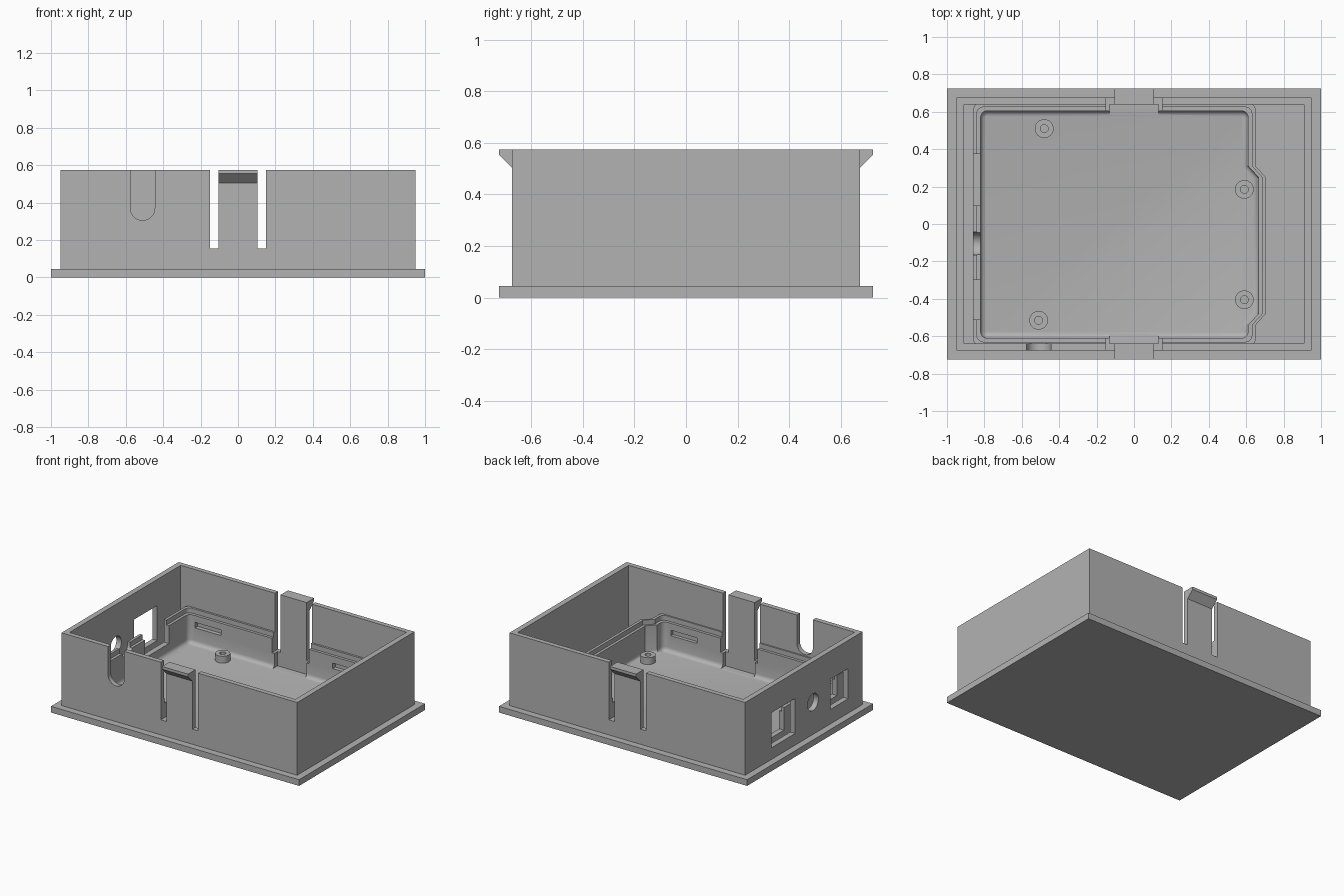
import bpy, bmesh, math
from mathutils import Matrix, Vector

if "Cube" in bpy.data.objects:
    bpy.data.objects.remove(bpy.data.objects["Cube"], do_unlink=True)

grey = bpy.data.materials.new("matte grey plastic")
grey.use_nodes = True
grey.diffuse_color = (0.45, 0.45, 0.45, 1)
grey.node_tree.nodes["Principled BSDF"].inputs["Base Color"].default_value = (0.45, 0.45, 0.45, 1)


def finish(bm, name):
    bmesh.ops.recalc_face_normals(bm, faces=bm.faces)
    mesh = bpy.data.meshes.new(name)
    bm.to_mesh(mesh)
    bm.free()
    mesh.materials.append(grey)
    ob = bpy.data.objects.new(name, mesh)
    bpy.context.collection.objects.link(ob)
    return ob


def box(name, x0, x1, y0, y1, z0, z1):
    bm = bmesh.new()
    size = Matrix.Diagonal((x1 - x0, y1 - y0, z1 - z0, 1))
    centre = Matrix.Translation(((x0 + x1) / 2, (y0 + y1) / 2, (z0 + z1) / 2))
    bmesh.ops.create_cube(bm, size=1, matrix=centre @ size)
    return finish(bm, name)


def cylinder(name, centre, radius, depth, axis="Z"):
    turn = {"X": Matrix.Rotation(math.pi / 2, 4, "Y"),
            "Y": Matrix.Rotation(math.pi / 2, 4, "X"), "Z": Matrix()}[axis]
    bm = bmesh.new()
    bmesh.ops.create_cone(bm, cap_ends=True, segments=32, radius1=radius, radius2=radius,
                          depth=depth, matrix=Matrix.Translation(centre) @ turn)
    return finish(bm, name)


def prism(bm, points, direction):
    face = bm.faces.new([bm.verts.new(p) for p in points])
    out = bmesh.ops.extrude_face_region(bm, geom=[face])
    bmesh.ops.translate(bm, vec=direction,
                        verts=[v for v in out["geom"] if isinstance(v, bmesh.types.BMVert)])


def tray(name, grow, z0, z1, fillet=0):
    """Board outline with a bump on the +x side, grown outwards."""
    l, r, b, f, k = -0.82 - grow, 0.61 + grow, 0.605 + grow, -0.61 - grow, 0.665 + grow
    outline = [(l, f), (r, f), (r, -0.54), (k, -0.48), (k, 0.25), (r, 0.31), (r, b), (l, b)]
    bm = bmesh.new()
    prism(bm, [(x, y, z0) for x, y in outline], Vector((0, 0, z1 - z0)))
    corners = [e for e in bm.edges
               if abs(e.verts[0].co.z - e.verts[1].co.z) > 0.01 and abs(e.verts[0].co.y) > 0.58]
    bmesh.ops.bevel(bm, geom=corners, offset=0.035, segments=5, profile=0.5, affect="EDGES")
    if fillet:
        rim = [e for e in bm.edges if all(abs(v.co.z - z0) < 1e-4 for v in e.verts)]
        bmesh.ops.bevel(bm, geom=rim, offset=fillet, segments=4, profile=0.5, affect="EDGES")
    return finish(bm, name)


def cut(ob, cutters):
    for c in cutters:
        c.hide_render = True
        m = ob.modifiers.new("cut", "BOOLEAN")
        m.operation, m.solver, m.object = "DIFFERENCE", "EXACT", c
    graph = bpy.context.evaluated_depsgraph_get()
    graph.update()
    mesh = bpy.data.meshes.new_from_object(ob.evaluated_get(graph))
    ob.modifiers.clear()
    ob.data = mesh
    for c in cutters:
        bpy.data.objects.remove(c, do_unlink=True)


def smooth(ob):
    bpy.ops.object.select_all(action="DESELECT")
    ob.select_set(True)
    bpy.context.view_layer.objects.active = ob
    bpy.ops.object.shade_smooth_by_angle(angle=math.radians(30))


def clip_slots():
    """Gaps either side of each snap clip."""
    return [box("slot_cutter", min(s * 0.105, s * 0.15), max(s * 0.105, s * 0.15),
                min(t * 0.6, t * 0.7), max(t * 0.6, t * 0.7), 0.155, 0.7)
            for s in (-1, 1) for t in (-1, 1)]


# Base flange
box("base_plate", -1, 1, -0.725, 0.725, 0, 0.045)

# Outer walls with cable slot, clip slots and side ports
walls = box("outer_walls", -0.95, 0.95, -0.675, 0.675, 0.03, 0.575)
cut(walls, [box("inside_cutter", -0.91, 0.91, -0.64, 0.64, 0, 0.7)] + clip_slots() + [
    box("cable_slot_cutter", -0.575, -0.445, -0.75, -0.62, 0.37, 0.7),
    cylinder("cable_round_cutter", (-0.51, -0.685, 0.37), 0.065, 0.13, "Y"),
    box("large_port_cutter", -1, -0.88, 0.1, 0.37, 0.13, 0.385),
    box("small_port_cutter", -1, -0.88, -0.51, -0.305, 0.15, 0.37),
    cylinder("round_port_cutter", (-0.94, -0.105, 0.28), 0.062, 0.12, "X")])
smooth(walls)

# Inner tray with a stepped rim, connector notches, clip recesses and slits
lip = tray("board_tray", 0.04, 0.02, 0.295)
cutters = [tray("pocket_cutter", 0, 0.05, 0.5, 0.03), tray("step_cutter", 0.02, 0.26, 0.5),
           box("large_notch_cutter", -0.9, -0.79, 0.1, 0.375, 0.13, 0.5),
           box("small_notch_cutter", -0.9, -0.79, -0.51, -0.3, 0.15, 0.5),
           box("round_notch_cutter", -0.9, -0.79, -0.167, -0.043, 0.28, 0.5),
           cylinder("round_groove_cutter", (-0.845, -0.105, 0.28), 0.062, 0.11, "X")]
for t in (-1, 1):
    cutters.append(box("clip_recess_cutter", -0.13, 0.13, min(t * 0.58, t * 0.66),
                       max(t * 0.58, t * 0.66), 0.052, 0.5))
    for x in (-0.77, 0.34):
        cutters.append(box("slit_cutter", x, x + 0.21, min(t * 0.58, t * 0.635),
                           max(t * 0.58, t * 0.635), 0.17, 0.21))
cut(lip, cutters + clip_slots())
smooth(lip)

# Snap clip hooks
for side, t in (("front", -1), ("back", 1)):
    bm = bmesh.new()
    prism(bm, [(-0.105, t * y, z) for y, z in
               ((0.66, 0.575), (0.725, 0.575), (0.725, 0.555), (0.675, 0.505), (0.66, 0.505))],
          Vector((0.21, 0, 0)))
    finish(bm, side + "_clip_hook")

# Screw posts
for i, (x, y) in enumerate(((-0.48, 0.51), (0.59, 0.185), (0.59, -0.405), (-0.51, -0.515))):
    post = cylinder("screw_post_%d" % (i + 1), (x, y, 0.07), 0.05, 0.06)
    cut(post, [cylinder("screw_hole_cutter", (x, y, 0.1), 0.021, 0.08)])
    smooth(post)
